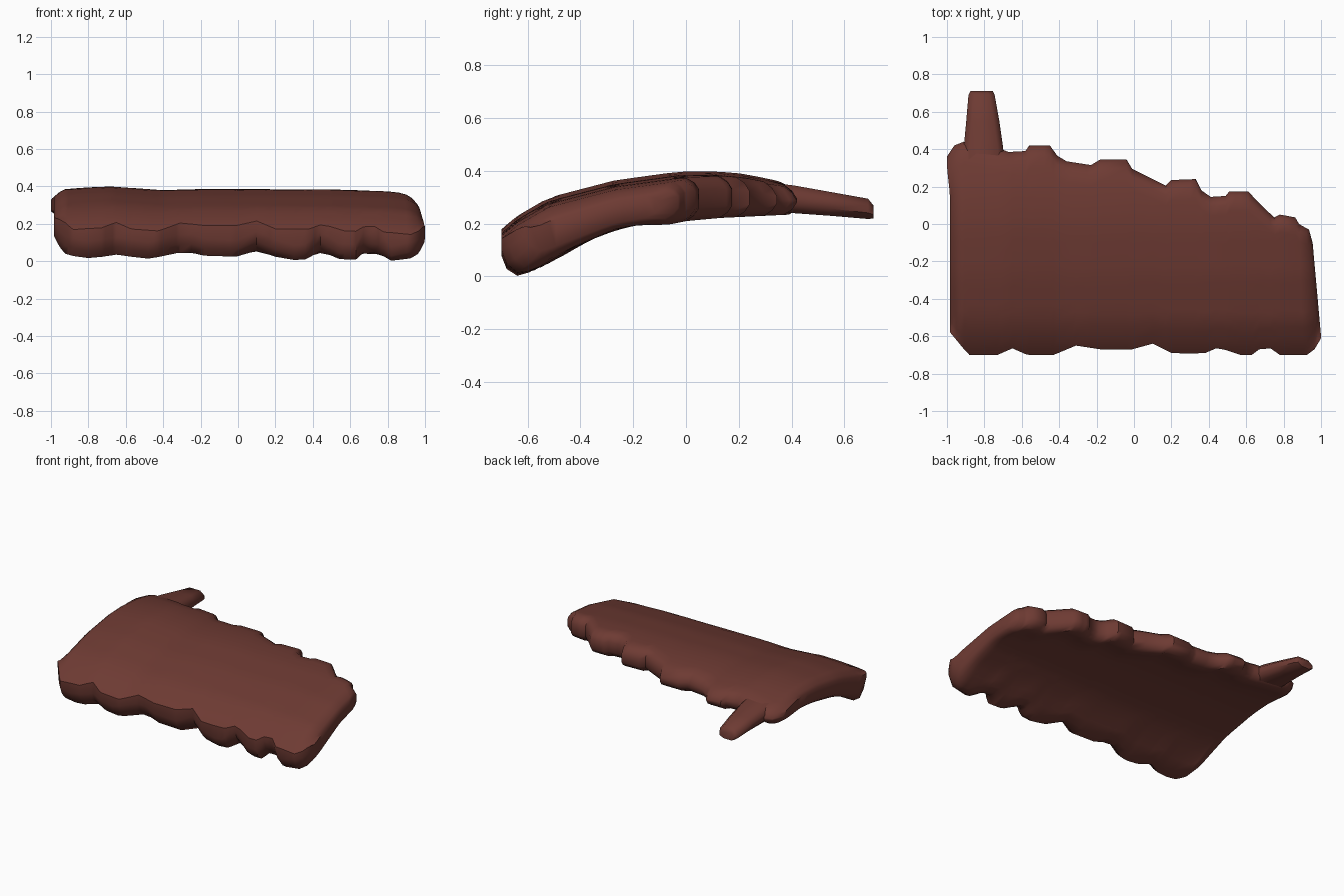
import bpy, bmesh, math

if "Cube" in bpy.data.objects:
    bpy.data.objects.remove(bpy.data.objects["Cube"])

mat = bpy.data.materials.new("reddish brown")
mat.diffuse_color = (0.155, 0.043, 0.033, 1)
mat.use_nodes = True
mat.node_tree.nodes["Principled BSDF"].inputs["Base Color"].default_value = mat.diffuse_color


def lerp(pts, v):
    if v <= pts[0][0]:
        return pts[0][1]
    for (a, p), (b, q) in zip(pts, pts[1:]):
        if v <= b:
            return p + (q - p) * (v - a) / (b - a)
    return pts[-1][1]


# scalloped outline: front edge y(x), back edge y(x), front lower rim z(x)
FRONT = [(-1, -.58), (-.96, -.62), (-.88, -.70), (-.73, -.70), (-.65, -.665), (-.57, -.70), (-.43, -.70),
         (-.31, -.65), (-.18, -.67), (0, -.67), (.1, -.64), (.21, -.695), (.38, -.69), (.45, -.66),
         (.57, -.70), (.64, -.70), (.67, -.67), (.73, -.665), (.78, -.70), (.92, -.70), (.96, -.67), (1, -.61)]
BACK = [(-1, .36), (-.96, .42), (-.91, .44), (-.71, .40), (-.67, .385), (-.58, .39), (-.56, .42), (-.45, .42),
        (-.41, .365), (-.36, .335), (-.23, .315), (-.18, .345), (-.04, .345), (-.01, .295), (.17, .205),
        (.2, .235), (.33, .24), (.36, .18), (.41, .145), (.49, .15), (.51, .175), (.61, .175), (.68, .1),
        (.75, .035), (.78, .05), (.87, .035), (.9, 0), (.98, -.03), (1, -.1)]
RIM = [(-1, .1), (-.93, .055), (-.8, .025), (-.64, .05), (-.48, .02), (-.33, .06), (-.25, .065), (-.18, .04),
       (0, .03), (.1, .08), (.2, .035), (.3, .005), (.36, .01), (.44, .08), (.54, .015), (.63, .01),
       (.67, .07), (.76, .06), (.82, 0), (.96, .03), (1, .05)]
# arched side profile
TOP = [(-.70, .18), (-.64, .23), (-.52, .30), (-.27, .365), (-.03, .398), (.1, .40), (.22, .39), (.41, .35)]
BOTTOM = [(-.66, 0), (-.55, .035), (-.27, .155), (0, .21), (.13, .222), (.4, .235)]
DROP = [(-1, .02), (-.8, .005), (-.68, 0), (-.4, .02), (-.2, .014), (.5, .016), (.8, .025), (1, .045)]


def section(u):
    """Top row and bottom row of points, front to back, at position u."""
    yf, yb = lerp(FRONT, u), lerp(BACK, u)
    end = max(0, (abs(u) - .93) / .07)
    squeeze = 1 - .5 * end ** 1.5
    n = 14
    ys = [yf, yf + .02, yf + .06]
    ys += [yf + .06 + (yb - yf - .11) * i / n for i in range(1, n)]
    ys += [yb - .05, yb - .018, yb]
    top, bot = [], []
    for i, y in enumerate(ys):
        back_d, front_d = yb - y, y - yf
        t = lerp(TOP, y) - lerp(DROP, u)
        b = lerp(BOTTOM, y)
        # scalloped rim fades out a short way behind the front edge
        b += (lerp(RIM, u) - b) * max(0, 1 - front_d / .14) if front_d > .05 else lerp(RIM, u) - b
        if front_d < .05:
            b += .08 * (1 - front_d / .05) ** 2
        if back_d < .05:
            k = (1 - back_d / .05) ** 2
            t -= .045 * k
            b += .045 * k
        # shallow hollow underneath
        b += .022 * min(1, max(0, back_d - .06) / .12, max(0, front_d - .12) / .15) * (1 - end)
        m = (t + b) / 2 + .012 * end
        for row, z in ((top, t), (bot, b)):
            x = u
            if u > .85:
                x -= .045 * max(-.2, (y + .6) / .5) * (u - .85) / .15
            elif u < -.9:
                x += .017 * min(1, max(0, (.3 - y) / .15)) * (-u - .9) / .1
            row.append((min(x, 1), y, m + (z - m) * squeeze))
    return top + bot[::-1]


def make_object(name, rings, cap_strip):
    bm = bmesh.new()
    vs = [[bm.verts.new(p) for p in r] for r in rings]
    n = len(vs[0])
    for a, b in zip(vs, vs[1:]):
        for i in range(n):
            j = (i + 1) % n
            bm.faces.new((a[i], a[j], b[j], b[i]))
    for r in (vs[0], vs[-1]):
        if cap_strip:
            for i in range(n // 2 - 1):
                bm.faces.new((r[i], r[i + 1], r[n - 2 - i], r[n - 1 - i]))
        else:
            bm.faces.new(r)
    bmesh.ops.recalc_face_normals(bm, faces=bm.faces)
    me = bpy.data.meshes.new(name)
    bm.to_mesh(me)
    bm.free()
    ob = bpy.data.objects.new(name, me)
    bpy.context.collection.objects.link(ob)
    me.materials.append(mat)
    bpy.ops.object.select_all(action='DESELECT')
    ob.select_set(True)
    bpy.context.view_layer.objects.active = ob
    bpy.ops.object.shade_smooth_by_angle(angle=math.radians(50))
    return ob


# curved slab: columns at every key of the outline
cols = []
for u in sorted({p[0] for p in FRONT + BACK + RIM} | {-.98, .99}):
    if not cols or u - cols[-1] > .012 or u == 1:
        cols.append(u)
make_object("curved_slab", [section(u) for u in cols], True)

# tapered prong at the back left corner
prong = []
for y, x0, x1, z0, z1 in ((.28, -.92, -.69, .25, .36), (.41, -.91, -.70, .24, .345),
                          (.55, -.897, -.72, .23, .32), (.69, -.885, -.745, .218, .295), (.71, -.875, -.755, .22, .27)):
    dx, dz = .03, (z1 - z0) * .3
    prong.append([(x0 + dx, y, z0), (x1 - dx, y, z0), (x1, y, z0 + dz), (x1, y, z1 - dz),
                  (x1 - dx, y, z1), (x0 + dx, y, z1), (x0, y, z1 - dz), (x0, y, z0 + dz)])
make_object("corner_prong", prong, False)
